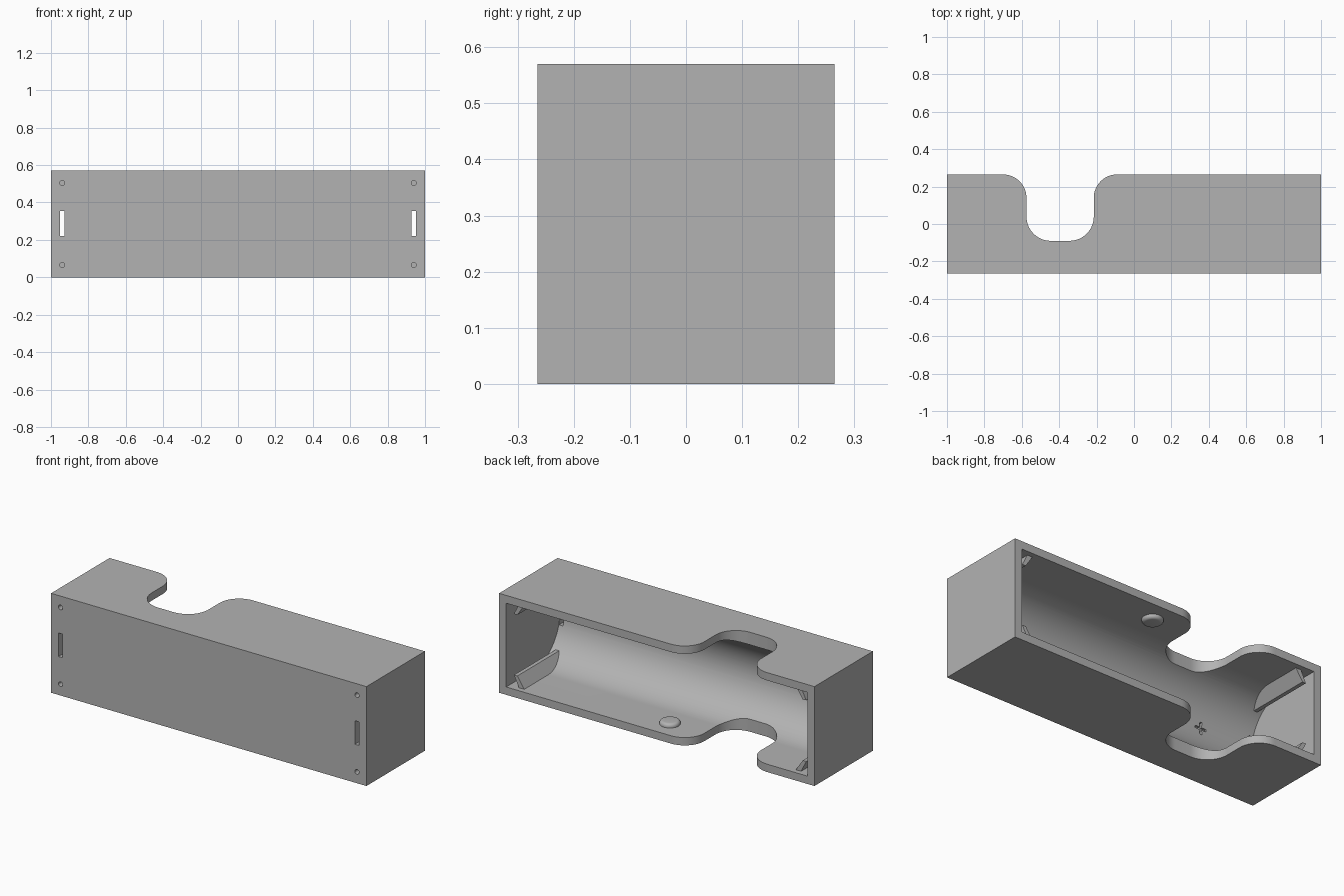
import bpy, bmesh
from math import pi, sin, cos, radians
from mathutils import Vector

if "Cube" in bpy.data.objects:
    bpy.data.objects.remove(bpy.data.objects["Cube"])

# Overall sizes
LENGTH, DEPTH, HEIGHT, WALL = 2.0, 0.53, 0.57, 0.045
BACK, FRONT, MID = DEPTH / 2, -DEPTH / 2, HEIGHT / 2
END = LENGTH / 2 - WALL          # inner face of the end walls
RADIUS = MID - WALL              # rounded trough
AXIS_Y = FRONT + WALL + RADIUS

grey = bpy.data.materials.new("plain grey")
grey.use_nodes = True
grey.diffuse_color = (0.45, 0.45, 0.45, 1)
grey.node_tree.nodes["Principled BSDF"].inputs["Base Color"].default_value = (0.45, 0.45, 0.45, 1)


def arc(cx, cy, r, start, end, steps=16):
    angles = [radians(start + (end - start) * i / steps) for i in range(steps + 1)]
    return [(cx + r * cos(a), cy + r * sin(a)) for a in angles]


def prism(name, outline, axis, low, high):
    """Extrude a 2D outline along an axis; the outline uses the other two axes in order."""
    def place(p, t):
        c = list(p)
        c.insert("xyz".index(axis), t)
        return Vector(c)
    bm = bmesh.new()
    face = bm.faces.new([bm.verts.new(place(p, low)) for p in outline])
    moved = bmesh.ops.extrude_face_region(bm, geom=[face])["geom"]
    shift = place((0, 0), high - low)
    bmesh.ops.translate(bm, vec=shift, verts=[v for v in moved if isinstance(v, bmesh.types.BMVert)])
    bmesh.ops.recalc_face_normals(bm, faces=bm.faces)
    mesh = bpy.data.meshes.new(name)
    bm.to_mesh(mesh)
    bm.free()
    mesh.materials.append(grey)
    obj = bpy.data.objects.new(name, mesh)
    bpy.context.collection.objects.link(obj)
    return obj


def rect(x0, x1, y0, y1):
    return [(x0, y0), (x1, y0), (x1, y1), (x0, y1)]


def activate(obj):
    bpy.ops.object.select_all(action="DESELECT")
    obj.select_set(True)
    bpy.context.view_layer.objects.active = obj


def cut(target, cutter):
    activate(target)
    mod = target.modifiers.new("cut", "BOOLEAN")
    mod.operation, mod.solver, mod.object = "DIFFERENCE", "EXACT", cutter
    bpy.ops.object.modifier_apply(modifier=mod.name)
    bpy.data.objects.remove(cutter)


def smooth(obj):
    activate(obj)
    bpy.ops.object.shade_smooth_by_angle(angle=radians(30))


# Box with a rounded trough open at the back
case = prism("case", rect(FRONT, BACK, 0, HEIGHT), "x", -1, 1)
trough = [(0.4, WALL)] + arc(AXIS_Y, MID, RADIUS, 270, 90, 48) + [(0.4, HEIGHT - WALL)]
cut(case, prism("trough_cutter", trough, "x", -END, END))

# Finger notch through the top and bottom walls
left, right, floor, r_in, r_out = -0.575, -0.215, -0.09, 0.13, 0.125
notch = ([(left - r_out, 0.4)]
         + arc(left - r_out, BACK - r_out, r_out, 90, 0)
         + arc(left + r_in, floor + r_in, r_in, 180, 270)
         + arc(right - r_in, floor + r_in, r_in, 270, 360)
         + arc(right + r_out, BACK - r_out, r_out, 180, 90)
         + [(right + r_out, 0.4)])
cut(case, prism("notch_cutter", notch, "z", -0.1, 0.7))

# Contact slots and pin holes in the front
for side in (-1, 1):
    x = side * 0.94
    cut(case, prism("slot_cutter", rect(x - 0.0125, x + 0.0125, 0.22, 0.355), "y", -0.3, 0))
    for z in (0.065, 0.505):
        cut(case, prism("hole_cutter", arc(x, z, 0.0135, 0, 345, 23), "y", -0.3, -0.165))

# Engraved polarity marks on the inside of the front wall
inner = FRONT + WALL
a, b = 0.035, 0.007
plus = [(-a, -b), (-b, -b), (-b, -a), (b, -a), (b, -b), (a, -b),
        (a, b), (b, b), (b, a), (-b, a), (-b, b), (-a, b)]
cut(case, prism("plus_cutter", [(x - 0.62, z + MID) for x, z in plus], "y", inner - 0.012, inner + 0.03))
cut(case, prism("minus_cutter", rect(0.62 - a, 0.62 + a, MID - b, MID + b), "y", inner - 0.012, inner + 0.03))
smooth(case)

# Slanted contact ribs in the four inner corners
rib = [(0.065, -0.01), (0.10, -0.01), (0.05, 0.065), (0.028, 0.065)]
for side, side_name in ((-1, "right"), (1, "left")):
    for up, up_name in ((1, "lower"), (-1, "upper")):
        base = WALL if up == 1 else HEIGHT - WALL
        outline = [(side * (END - dx), base + up * dz) for dx, dz in rib]
        prism(f"{up_name}_{side_name}_contact_rib", outline, "y", -0.16, BACK - 0.03)

# Rounded grip bumps on the floor and ceiling
for name, base, up in (("lower_bump", WALL, 1), ("upper_bump", HEIGHT - WALL, -1)):
    bump = prism(name, arc(0, 0.145, 0.055, 0, 350, 35), "z", base - up * 0.01, base + up * 0.022)
    tip = base + up * 0.022
    bm = bmesh.new()
    bm.from_mesh(bump.data)
    rim = [e for e in bm.edges if all(abs(v.co.z - tip) < 1e-4 for v in e.verts)]
    bmesh.ops.bevel(bm, geom=rim, offset=0.018, segments=5, profile=0.5, affect="EDGES")
    bm.to_mesh(bump.data)
    bm.free()
    smooth(bump)
